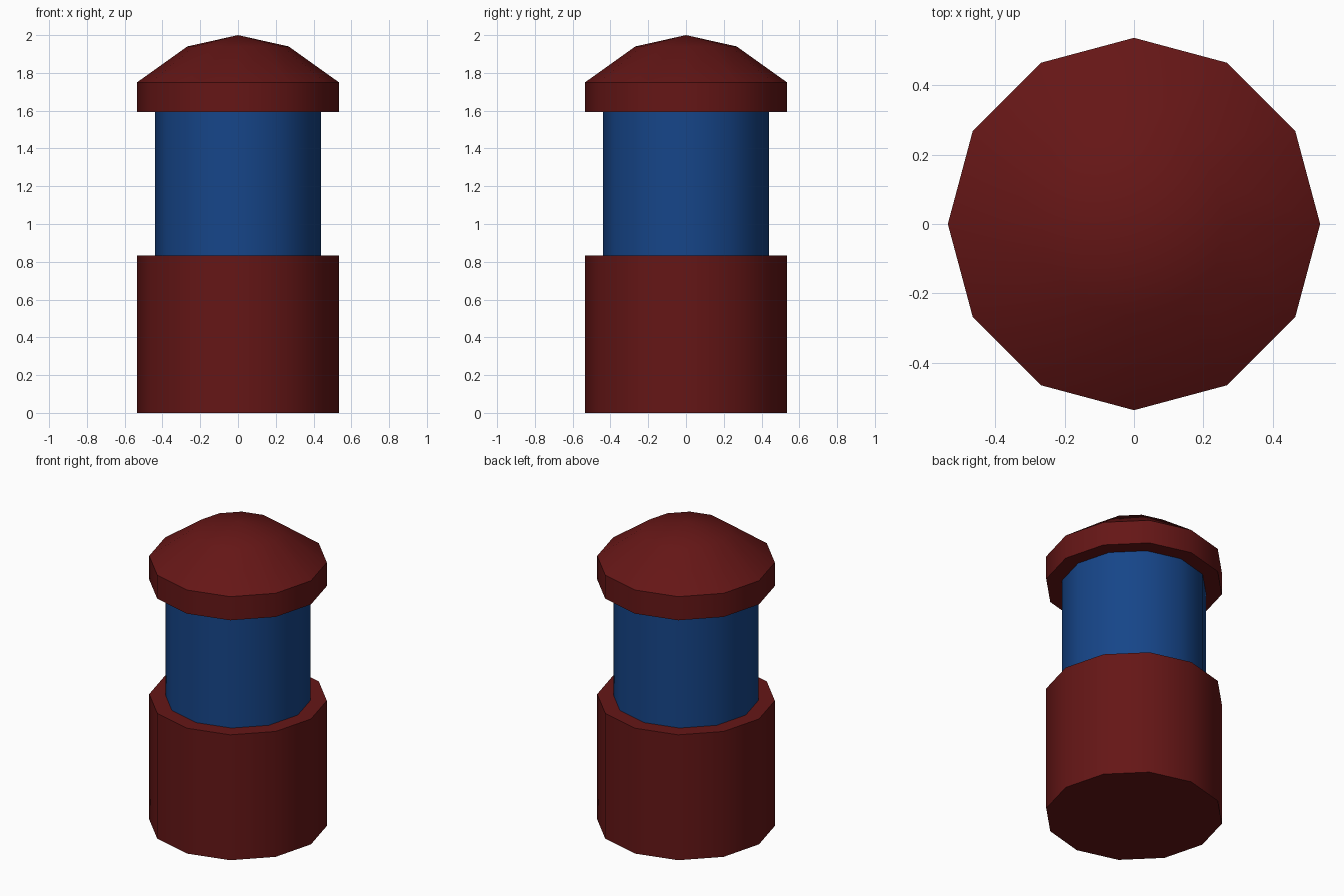
import bpy
import bmesh
from math import cos, sin, tau, radians

if "Cube" in bpy.data.objects:
    bpy.data.objects.remove(bpy.data.objects["Cube"])

SIDES = 12


def material(name, color):
    mat = bpy.data.materials.new(name)
    mat.diffuse_color = color
    mat.use_nodes = True
    mat.node_tree.nodes["Principled BSDF"].inputs["Base Color"].default_value = mat.diffuse_color
    return mat


def lathe(name, profile, mat):
    """Revolve (radius, z) points into a closed 12-sided solid."""
    bm = bmesh.new()
    rings = []
    for r, z in profile:
        if r == 0:
            rings.append([bm.verts.new((0, 0, z))] * SIDES)
        else:
            rings.append([bm.verts.new((r * cos(tau * i / SIDES), r * sin(tau * i / SIDES), z))
                          for i in range(SIDES)])
    for low, high in zip(rings, rings[1:]):
        for i in range(SIDES):
            j = (i + 1) % SIDES
            corners = dict.fromkeys((low[i], low[j], high[j], high[i]))
            bm.faces.new(list(corners))
    for ring, (r, z) in ((rings[0], profile[0]), (rings[-1], profile[-1])):
        if r > 0:
            bm.faces.new(ring)
    bmesh.ops.recalc_face_normals(bm, faces=bm.faces)
    mesh = bpy.data.meshes.new(name)
    bm.to_mesh(mesh)
    bm.free()
    mesh.materials.append(mat)
    obj = bpy.data.objects.new(name, mesh)
    bpy.context.collection.objects.link(obj)
    bpy.ops.object.select_all(action='DESELECT')
    obj.select_set(True)
    bpy.context.view_layer.objects.active = obj
    bpy.ops.object.shade_smooth_by_angle(angle=radians(35))
    return obj


red = material("dark_red", (0.13, 0.008, 0.008, 1))
blue = material("deep_blue", (0.008, 0.06, 0.25, 1))

# Wide base drum
lathe("base", [(0.536, 0), (0.536, 0.832)], red)

# Narrower middle, running slightly into its neighbours
lathe("middle_drum", [(0.439, 0.80), (0.439, 1.62)], blue)

# Cap with a short rim and shallow dome
lathe("domed_cap", [(0.536, 1.592), (0.536, 1.749), (0.268, 1.94), (0, 2.0)], red)
